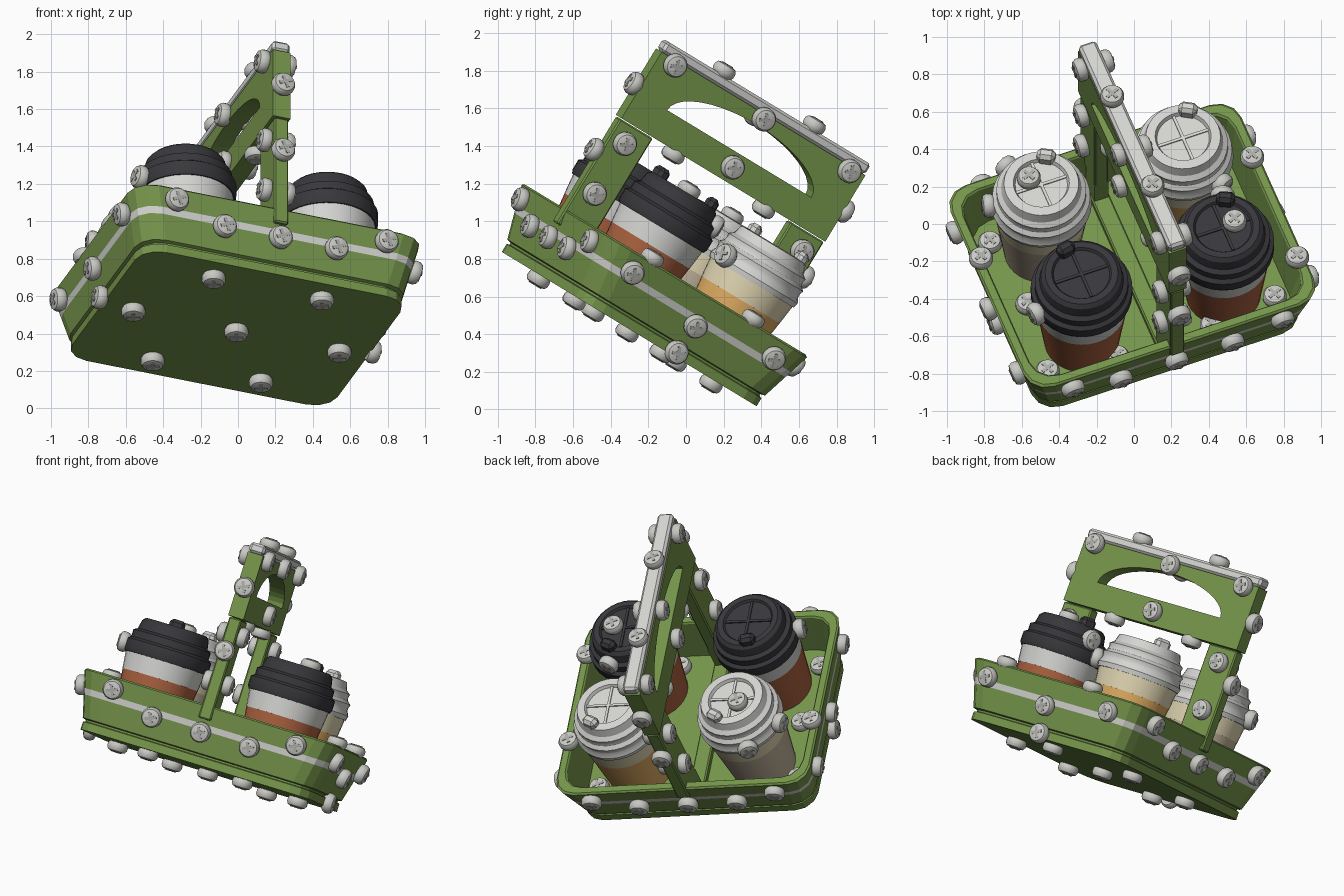
import bpy, bmesh, math
from mathutils import Matrix, Vector

if "Cube" in bpy.data.objects:
    bpy.data.objects.remove(bpy.data.objects["Cube"])

# Whole model is built upright, then tilted by this matrix
M = (Matrix.Translation((-0.009, -0.302, 0.427)) @ Matrix.Rotation(math.radians(-31.2), 4, 'X')
     @ Matrix.Rotation(math.radians(21), 4, 'Z'))

def mat(name, col):
    m = bpy.data.materials.new(name)
    m.diffuse_color = (*col, 1)
    m.use_nodes = True
    m.node_tree.nodes["Principled BSDF"].inputs["Base Color"].default_value = m.diffuse_color
    return m

green = mat("green", (0.18, 0.30, 0.07))
white = mat("white", (0.66, 0.66, 0.64))
screw_grey = mat("screw grey", (0.58, 0.58, 0.55))
slot_grey = mat("slot grey", (0.40, 0.40, 0.38))
black = mat("black", (0.04, 0.04, 0.046))
brown = mat("brown", (0.40, 0.12, 0.05))
orange = mat("orange", (0.72, 0.40, 0.12))
cream = mat("cream", (0.74, 0.66, 0.44))
beige = mat("beige", (0.52, 0.44, 0.32))

def add(name, data, local=Matrix()):
    o = bpy.data.objects.new(name, data)
    bpy.context.collection.objects.link(o)
    o.matrix_world = M @ local
    return o

def to_mesh(name, bm, mats, smooth=None):
    bmesh.ops.recalc_face_normals(bm, faces=bm.faces)
    me = bpy.data.meshes.new(name)
    bm.to_mesh(me)
    bm.free()
    for m in mats:
        me.materials.append(m)
    if smooth:
        me.polygons.foreach_set("use_smooth", [True] * len(me.polygons))
        me.set_sharp_from_angle(angle=math.radians(smooth))
    return me

def box_into(bm, lo, hi, bevel=0, index=0):
    lo, hi = Vector(lo), Vector(hi)
    t = Matrix.Translation((lo + hi) / 2) @ Matrix.Diagonal((*(hi - lo), 1))
    vs = bmesh.ops.create_cube(bm, size=1, matrix=t)["verts"]
    for f in {f for v in vs for f in v.link_faces}:
        f.material_index = index
    if bevel:
        es = list({e for v in vs for e in v.link_edges})
        bmesh.ops.bevel(bm, geom=es, offset=bevel, segments=1, affect='EDGES')

def box(name, lo, hi, m, bevel=0):
    bm = bmesh.new()
    box_into(bm, lo, hi, bevel)
    return add(name, to_mesh(name, bm, [m]))

def loft(bm, rings, index=lambda i: 0):
    rows = [[bm.verts.new(p) for p in r] for r in rings]
    n = len(rows[0])
    for i in range(len(rows) - 1):
        for j in range(n):
            k = (j + 1) % n
            f = bm.faces.new((rows[i][j], rows[i][k], rows[i + 1][k], rows[i + 1][j]))
            f.material_index = index(i)
    bm.faces.new(rows[0][::-1])
    bm.faces.new(rows[-1])

def lathe(bm, profile, n=32):
    loft(bm, [[(r * math.cos(2 * math.pi * j / n), r * math.sin(2 * math.pi * j / n), z)
               for j in range(n)] for r, z in profile])

# Tray: rounded rectangle rings, with a white stripe band
def ring(inset, w, A=0.832, B=0.672, r=0.13, seg=3):
    pts = []
    for q, (sx, sy) in enumerate(((1, 1), (-1, 1), (-1, -1), (1, -1))):
        for i in range(seg + 1):
            a = math.pi / 2 * (q + i / seg)
            pts.append((sx * (A - inset - r) + r * math.cos(a),
                        sy * (B - inset - r) + r * math.sin(a), w))
    return pts

tray_profile = [(.073, 0), (.073, .05), (.085, .055), (.085, .066), (.066, .072), (.034, .212),
                (.025, .25), (0, .36), (.01, .37), (.05, .37), (.058, .36), (.10, .09)]
bm = bmesh.new()
loft(bm, [ring(*p) for p in tray_profile], lambda i: 1 if i == 5 else 0)
add("tray", to_mesh("tray", bm, [green, white]))
box("floor_rib", (-.05, -.56, .08), (.05, .56, .13), green, .008)

# Handle posts
for s, side in ((-1, "front"), (1, "back")):
    lo, hi = sorted((s * .46, s * .678))
    box(side + "_post", (-.04, lo, .28), (.04, hi, .932), green, .008)
    lo, hi = sorted((s * .46, s * .59))
    box(side + "_post_foot", (-.04, lo, .08), (.04, hi, .29), green)

# Handle plate with half-oval grip hole
L, T = .678, .05
bm = bmesh.new()
outer = [(-L, .937), (L, .937), (L, 1.35), (-L, 1.35)]
hole = [(.48 * math.cos(math.pi * i / 20), 1.10 + .18 * math.sin(math.pi * i / 20)) for i in range(21)]
edges = []
for loop in (outer, hole):
    vs = [bm.verts.new((-T, v, w)) for v, w in loop]
    edges += [bm.edges.new((vs[i], vs[(i + 1) % len(vs)])) for i in range(len(vs))]
bmesh.ops.triangle_fill(bm, edges=edges, use_beauty=True)
ext = bmesh.ops.extrude_face_region(bm, geom=list(bm.faces), use_keep_orig=True)
bmesh.ops.translate(bm, verts=[g for g in ext["geom"] if isinstance(g, bmesh.types.BMVert)], vec=(2 * T, 0, 0))
add("handle_plate", to_mesh("handle_plate", bm, [green]))
box("handle_top_strip", (-T, -L, 1.35), (T, L, 1.414), white, .015)

# Cups: sleeve, band, tiered lid, cross ribs and spout
lid_black = [(.25, .55), (.262, .55), (.272, .57), (.272, .63), (.25, .645), (.25, .69), (.225, .705),
             (.215, .76), (.195, .78), (.16, .78), (.15, .765), (.01, .765)]
lid_white = [(.25, .55), (.262, .55), (.27, .58), (.255, .61), (.255, .63), (.262, .65), (.24, .67),
             (.235, .69), (.24, .71), (.215, .73), (.2, .78), (.15, .785), (.14, .765), (.01, .765)]

def cup(name, u, v, sleeve, band, lid_mat, profile, spout):
    at = Matrix.Translation((u, v, 0))
    for part, prof, m in (("sleeve", [(.01, .09), (.2, .09), (.242, .44)], sleeve),
                          ("band", [(.2, .438), (.243, .44), (.256, .555)], band),
                          ("lid", profile, lid_mat)):
        bm = bmesh.new()
        lathe(bm, prof)
        add(name + "_" + part, to_mesh(part, bm, [m], 30), at)
    bm = bmesh.new()
    box_into(bm, (-.15, -.008, .76), (.15, .008, .772))
    box_into(bm, (-.008, -.15, .76), (.008, .15, .772))
    add(name + "_lid_ribs", to_mesh("lid_ribs", bm, [lid_mat]), at)
    bm = bmesh.new()
    box_into(bm, (.13, -.05, .74), (.2, .05, .83), .02)
    add(name + "_spout", to_mesh("spout", bm, [lid_mat]), at @ Matrix.Rotation(math.radians(spout), 4, 'Z'))

cup("front_left_cup", -.406, -.3, brown, white, black, lid_black, 100)
cup("front_right_cup", .406, -.3, brown, white, black, lid_black, 65)
cup("back_left_cup", -.406, .3, beige, cream, white, lid_white, 60)
cup("back_right_cup", .406, .3, orange, cream, white, lid_white, 60)

# Screw head with a cross slot, shared by all screws
bm = bmesh.new()
lathe(bm, [(.05, -.01), (.058, 0), (.064, .012), (.064, .035), (.054, .052), (.035, .058), (.005, .06)], 20)
box_into(bm, (-.037, -.009, .05), (.037, .009, .0615), 0, 1)
box_into(bm, (-.009, -.037, .05), (.009, .037, .0615), 0, 1)
screw_mesh = to_mesh("screw", bm, [screw_grey, slot_grey], 35)

def screw(p, n):
    rot = Vector(n).to_track_quat('Z', 'Y').to_matrix().to_4x4()
    add("screw", screw_mesh, Matrix.Translation(p) @ rot @ Matrix.Rotation(.4, 4, 'Z'))

# Screws below the tray
for p in ((0, 0), (.59, 0), (-.59, 0), (.31, .44), (-.31, .44), (.31, -.47), (-.31, -.47)):
    screw((*p, 0), (0, 0, -1))
for s in (-1, 1):
    # Tray wall screws
    for u, w in ((-.6, .295), (-.32, .2), (0, .2), (.32, .2), (.6, .295)):
        screw((u, s * (.606 + .18 * w), w), (0, s, -.2))
    for v, w in ((-.47, .27), (0, .2), (.47, .27)):
        screw((s * (.766 + .18 * w), v, w), (s, 0, -.2))
    screw((s * .759, 0, .025), (s, 0, 0))
    # Tray floor screws
    for p in ((s * .60, 0), (s * .65, -.43), (s * .65, .43), (s * .27, -.48)):
        screw((*p, .09), (0, 0, 1))
    # Handle face, top, underside and end screws
    for v in (-.58, .01, .58):
        screw((s * .05, v, 1.325), (s, 0, 0))
    screw((s * .05, 0, 1.02), (s, 0, 0))
    for v in (-.59, .59):
        screw((s * .04, v, .83), (s, 0, 0))
        screw((s * .04, v, .52), (s, 0, 0))
    screw((0, s * .3, 1.414), (0, 0, 1))
    screw((0, s * .3, .937), (0, 0, -1))
    for w in (1.13, .72):
        screw((0, s * .678, w), (0, s, 0))
# Rim screws
for p in ((-.79, .2), (.79, -.4), (.79, .27)):
    screw((*p, .365), (0, 0, 1))
# Cup screws
for p in ((.47, -.3), (-.46, .345)):
    screw((*p, .775), (0, 0, 1))
for u, v, ang, w in ((.406, .3, -63, .6), (-.406, .3, 110, .6), (-.406, .3, 165, .6),
                     (-.406, -.3, 190, .6), (.406, -.3, 70, .7)):
    d = Vector((math.cos(math.radians(ang)), math.sin(math.radians(ang)), 0))
    screw(Vector((u, v, w)) + d * (.26 if w < .65 else .22), d)
